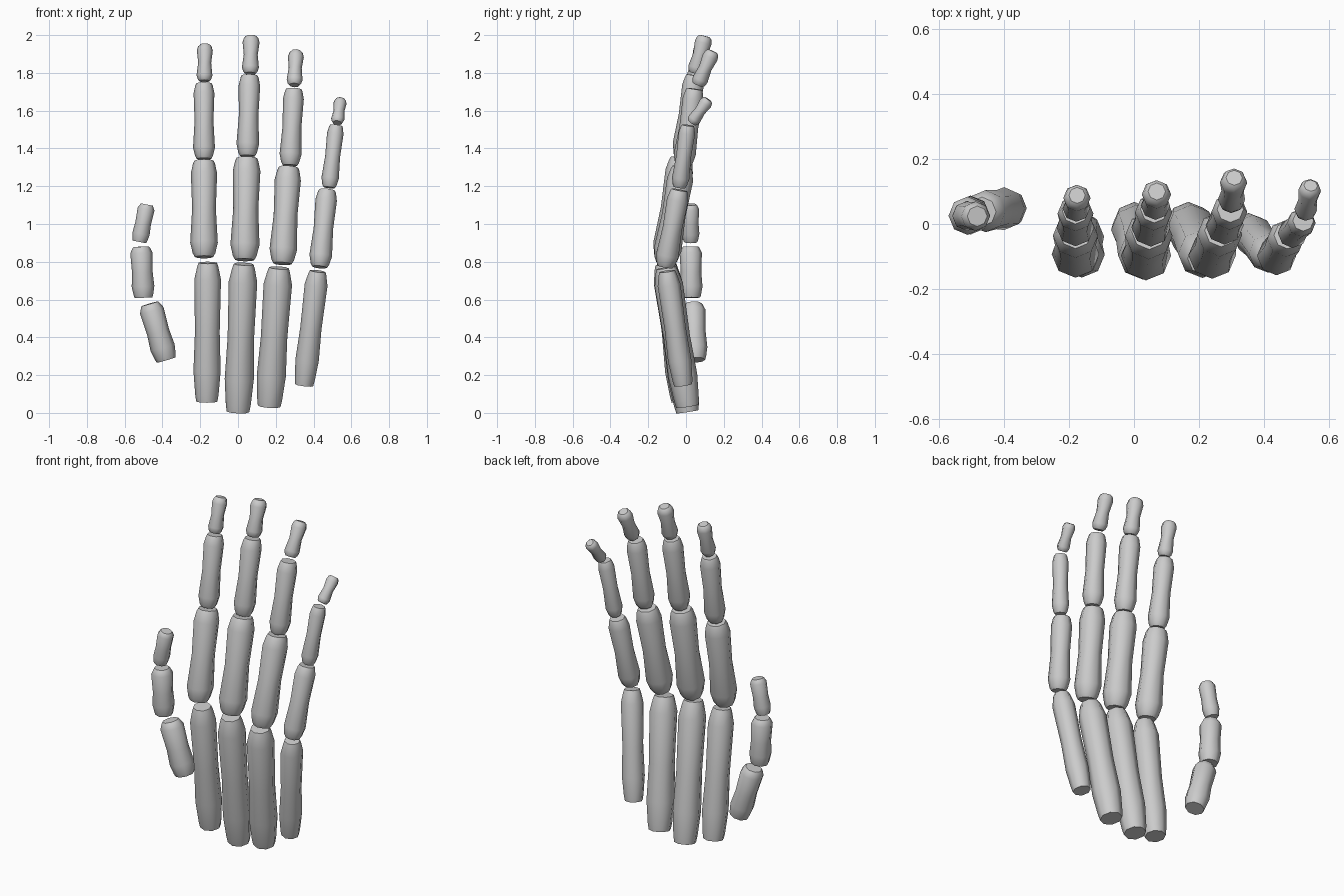
import bpy, bmesh
from math import cos, sin, pi
from mathutils import Vector

SIDES = 8
# profiles: (position along bone, radius factor)
LONG = [(0, .78), (.05, .86), (.22, 1), (.5, .91), (.88, .98), (.97, .78), (1, .68)]
SHORT = [(0, .66), (.04, .82), (.15, 1), (.5, .86), (.87, .95), (.97, .8), (1, .7)]
TIP = [(0, .66), (.05, .85), (.16, 1), (.5, .82), (.83, 1), (.95, .85), (1, .6)]


def bone(name, start, end, radius, profile):
    a, b = Vector(start), Vector(end)
    axis = (b - a).normalized()
    side = Vector((1, 0, 0))
    side = (side - axis * side.dot(axis)).normalized()
    other = axis.cross(side)
    bm = bmesh.new()
    rings = []
    for t, f in profile:
        c = a.lerp(b, t)
        rings.append([bm.verts.new(c + radius * f * (side * cos(k * 2 * pi / SIDES)
                                                     + other * sin(k * 2 * pi / SIDES)))
                      for k in range(SIDES)])
    for lo, hi in zip(rings, rings[1:]):
        for k in range(SIDES):
            j = (k + 1) % SIDES
            bm.faces.new((lo[k], lo[j], hi[j], hi[k])).smooth = True
    # flat end caps with sharp rims
    for cap in (bm.faces.new(rings[0][::-1]), bm.faces.new(rings[-1])):
        for e in cap.edges:
            e.smooth = False
    me = bpy.data.meshes.new(name)
    bm.to_mesh(me)
    bm.free()
    bpy.context.collection.objects.link(bpy.data.objects.new(name, me))


# each finger: bones from palm to tip as (start, end, radius)
FINGERS = {
    "index": [((-.165, -.02, .06), (-.16, -.105, .795), .072),
              ((-.18, -.105, .825), (-.18, -.025, 1.335), .073),
              ((-.18, -.02, 1.345), (-.18, .04, 1.745), .058),
              ((-.178, .04, 1.757), (-.175, .088, 1.95), .042)],
    "middle": [((0, .008, .006), (.03, -.11, .788), .077),
               ((.035, -.11, .81), (.047, -.025, 1.35), .077),
               ((.05, -.02, 1.36), (.062, .045, 1.787), .06),
               ((.065, .048, 1.797), (.07, .1, 1.995), .045)],
    "ring": [((.165, .008, .035), (.217, -.105, .768), .077),
             ((.235, -.11, .79), (.268, -.02, 1.3), .073),
             ((.275, -.015, 1.31), (.296, .045, 1.715), .058),
             ((.298, .062, 1.735), (.308, .142, 1.915), .042)],
    "little": [((.35, -.015, .147), (.422, -.1, .75), .062),
               ((.432, -.11, .772), (.472, -.035, 1.18), .06),
               ((.482, -.035, 1.193), (.52, .01, 1.522), .046),
               ((.525, .03, 1.535), (.543, .118, 1.66), .035)],
}
for finger, parts in FINGERS.items():
    names = ("metacarpal", "proximal", "middle_phalanx", "distal")
    for n, (s, e, r), prof in zip(names, parts, (LONG, SHORT, SHORT, TIP)):
        bone(f"{finger}_{n}", s, e, r, prof)

# thumb has three bones
bone("thumb_metacarpal", (-.38, .05, .28), (-.467, .038, .578), .066, LONG)
bone("thumb_proximal", (-.5, .028, .61), (-.513, .025, .88), .06, LONG)
bone("thumb_distal", (-.522, .025, .905), (-.482, .024, 1.103), .046, LONG)
